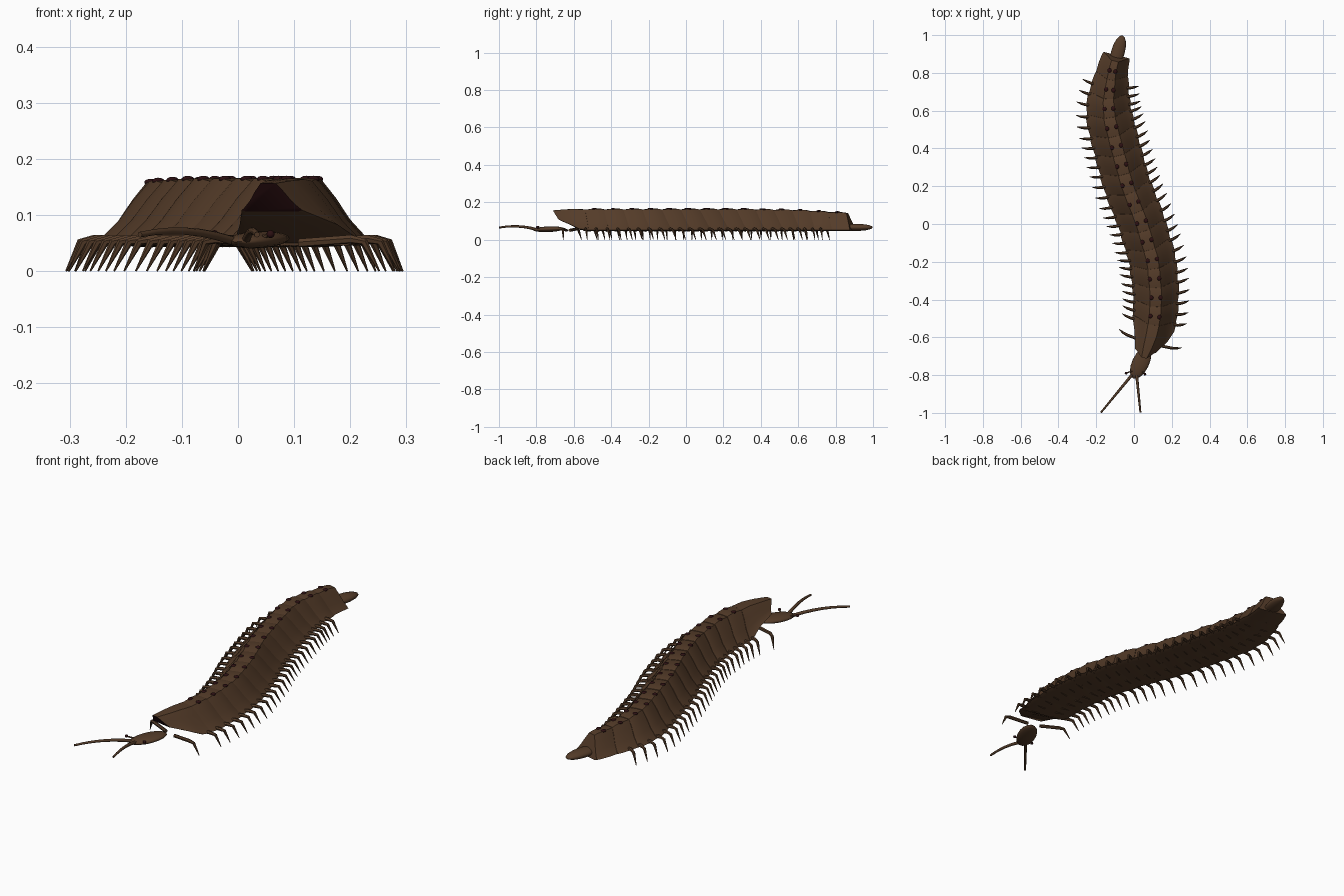
import bpy, bmesh, math
from mathutils import Vector, Matrix

if "Cube" in bpy.data.objects:
    bpy.data.objects.remove(bpy.data.objects["Cube"], do_unlink=True)


def material(name, rgb):
    m = bpy.data.materials.new(name)
    m.use_nodes = True
    m.diffuse_color = (*rgb, 1)
    b = m.node_tree.nodes["Principled BSDF"]
    b.inputs["Base Color"].default_value = (*rgb, 1)
    b.inputs["Roughness"].default_value = 0.7
    return m


BROWN = material("earth brown", (0.09, 0.045, 0.022))
DARK = material("dark maroon", (0.025, 0.005, 0.006))

# Body centre line (y, x) and half width along it (y, w)
SPINE = [(-0.72, 0.05), (-0.6, 0.09), (-0.5, 0.11), (-0.38, 0.117), (-0.2, 0.1), (0, 0.043),
         (0.2, -0.035), (0.4, -0.09), (0.55, -0.128), (0.65, -0.136), (0.8, -0.117), (1.0, -0.065)]
WIDTH = [(-0.55, 0.117), (-0.3, 0.125), (0.5, 0.125), (0.6, 0.118), (0.7, 0.1), (0.8, 0.08), (0.9, 0.068)]
TOP = [(0.3, 0.165), (0.6, 0.16), (0.9, 0.142)]
# Half cross-section of a plate: fraction of half width, fraction of height
PROFILE = [(0, 1.0), (0.25, 0.99), (0.47, 0.7), (0.68, 0.37), (0.9, 0.12), (1, 0.03), (0.85, -0.02)]


def lookup(table, y):
    if y <= table[0][0]:
        return table[0][1]
    for (a, u), (b, v) in zip(table, table[1:]):
        if y <= b:
            return u + (v - u) * (y - a) / (b - a)
    return table[-1][1]


def frame(y):
    """Point on the centre line, its backward direction and its left direction."""
    back = Vector((lookup(SPINE, y + 0.07) - lookup(SPINE, y - 0.07), 0.14, 0)).normalized()
    return Vector((lookup(SPINE, y), y, 0)), back, Vector((back.y, -back.x, 0))


def finish(bm, name, mats, angle=35):
    bmesh.ops.recalc_face_normals(bm, faces=bm.faces)
    me = bpy.data.meshes.new(name)
    bm.to_mesh(me)
    bm.free()
    for m in mats:
        me.materials.append(m)
    ob = bpy.data.objects.new(name, me)
    bpy.context.collection.objects.link(ob)
    bpy.ops.object.select_all(action="DESELECT")
    ob.select_set(True)
    bpy.context.view_layer.objects.active = ob
    bpy.ops.object.shade_smooth_by_angle(angle=math.radians(angle))
    return ob


def plate_ring(bm, y, width, low, high, sweep):
    """One cross-section whose lower edges are swept backwards."""
    p, back, left = frame(y)
    half = [(f, h) for f, h in PROFILE]
    loop = half + [(-f, h) for f, h in reversed(half[1:])]
    return [bm.verts.new(p + left * f * width + back * sweep * (1 - max(h, 0))
                         + Vector((0, 0, low + h * (high - low)))) for f, h in loop]


def loft(bm, rings):
    n = len(rings[0])
    for a, b in zip(rings, rings[1:]):
        for i in range(n):
            j = (i + 1) % n
            bm.faces.new((a[i], a[j], b[j], b[i]))
    return bm.faces.new(rings[0]), bm.faces.new(rings[-1])


def tube(bm, points, radii, sides=6):
    """Tapered limb through a few points."""
    pts = [Vector(p) for p in points]
    rings = []
    for i, (p, r) in enumerate(zip(pts, radii)):
        d = (pts[min(i + 1, len(pts) - 1)] - pts[max(i - 1, 0)]).normalized()
        u = d.cross(Vector((0.1, 0.2, 1))).normalized()
        v = d.cross(u)
        turns = [math.tau * k / sides for k in range(sides)]
        rings.append([bm.verts.new(p + (u * math.cos(t) + v * math.sin(t)) * r) for t in turns])
    loft(bm, rings)


def ellipsoid(name, centre, size, heading, mat, tilt=0):
    bm = bmesh.new()
    mtx = (Matrix.Translation(centre) @ Matrix.Rotation(heading, 4, "Z")
           @ Matrix.Rotation(tilt, 4, "X") @ Matrix.Diagonal((*size, 1)))
    bmesh.ops.create_uvsphere(bm, u_segments=16, v_segments=10, radius=1, matrix=mtx)
    return finish(bm, name, [mat], 80)


# Front shield, narrowing to a dark raised opening
bm = bmesh.new()
front, _ = loft(bm, [plate_ring(bm, -0.71, 0.055, 0.107, 0.157, 0.04),
                     plate_ring(bm, -0.65, 0.092, 0.08, 0.162, 0.06),
                     plate_ring(bm, -0.59, 0.112, 0.055, 0.165, 0.05),
                     plate_ring(bm, -0.535, 0.118, 0.048, 0.162, 0.035)])
front.material_index = 1
finish(bm, "front_shield", [BROWN, DARK])

# Overlapping back plates, each with a pair of dark pores
ROWS = [-0.49 + 0.1 * i for i in range(14)]
for n, y in enumerate(ROWS):
    bm = bmesh.new()
    rings = []
    for dy, s in ((-0.07, 0.92), (-0.045, 0.97), (0, 1.01), (0.035, 1.01), (0.052, 0.98)):
        w, top = lookup(WIDTH, y + dy), lookup(TOP, y + dy)
        rings.append(plate_ring(bm, y + dy, w * s, 0.048, 0.048 + (top - 0.048) * s, 0.033))
    loft(bm, rings)
    finish(bm, f"back_plate_{n + 1}", [BROWN])
    p, back, left = frame(y)
    for side, word in ((1, "left"), (-1, "right")):
        spot = p + left * side * lookup(WIDTH, y) * 0.2
        spot.z = lookup(TOP, y) - 0.001
        ellipsoid(f"pore_{word}_{n + 1}", spot, (0.011, 0.012, 0.006), 0, DARK)

# Walking legs, two pairs under each plate and one under the front shield
for side, word in ((1, "left"), (-1, "right")):
    bm = bmesh.new()
    for y in [-0.63] + [r + d for r in ROWS[:13] for d in (-0.035, 0.015)]:
        p, back, left = frame(y)
        w = lookup(WIDTH, y)
        path = [(0.03, 0, 0.05), (w + 0.008, 0.008, 0.057), (w + 0.03, 0.014, 0.052), (w + 0.055, 0.024, 0)]
        tube(bm, [p + left * side * a + back * b + Vector((0, 0, z)) for a, b, z in path],
             (0.008, 0.008, 0.007, 0.0015))
    finish(bm, f"legs_{word}", [BROWN])

# Flat oval head and leaf-shaped tail
ellipsoid("head", (0.035, -0.735, 0.056), (0.045, 0.092, 0.015), -0.45, BROWN, 0.04)
ellipsoid("tail", (-0.085, 0.91, 0.066), (0.036, 0.092, 0.019), -0.27, BROWN)

# Feelers and small stalked eyes
for word, root, tip, eye in (("right", (-0.012, -0.8), (-0.175, -0.998), (-0.042, -0.79)),
                             ("left", (0.014, -0.8), (0.034, -0.998), (0.058, -0.795))):
    bm = bmesh.new()
    steps = [i / 6 for i in range(7)]
    tube(bm, [(root[0] + (tip[0] - root[0]) * t, root[1] + (tip[1] - root[1]) * t,
               0.055 + 0.01 * t + 0.045 * t * (1 - t)) for t in steps],
         [0.008 - 0.003 * t for t in steps], 8)
    finish(bm, f"feeler_{word}", [BROWN], 60)
    bm = bmesh.new()
    tube(bm, [(0.01 if word == "right" else 0.03, -0.77, 0.055), (*eye, 0.066)], (0.005, 0.003))
    finish(bm, f"eye_stalk_{word}", [BROWN])
    ellipsoid(f"eye_{word}", (*eye, 0.066), (0.007, 0.007, 0.007), 0, DARK)
